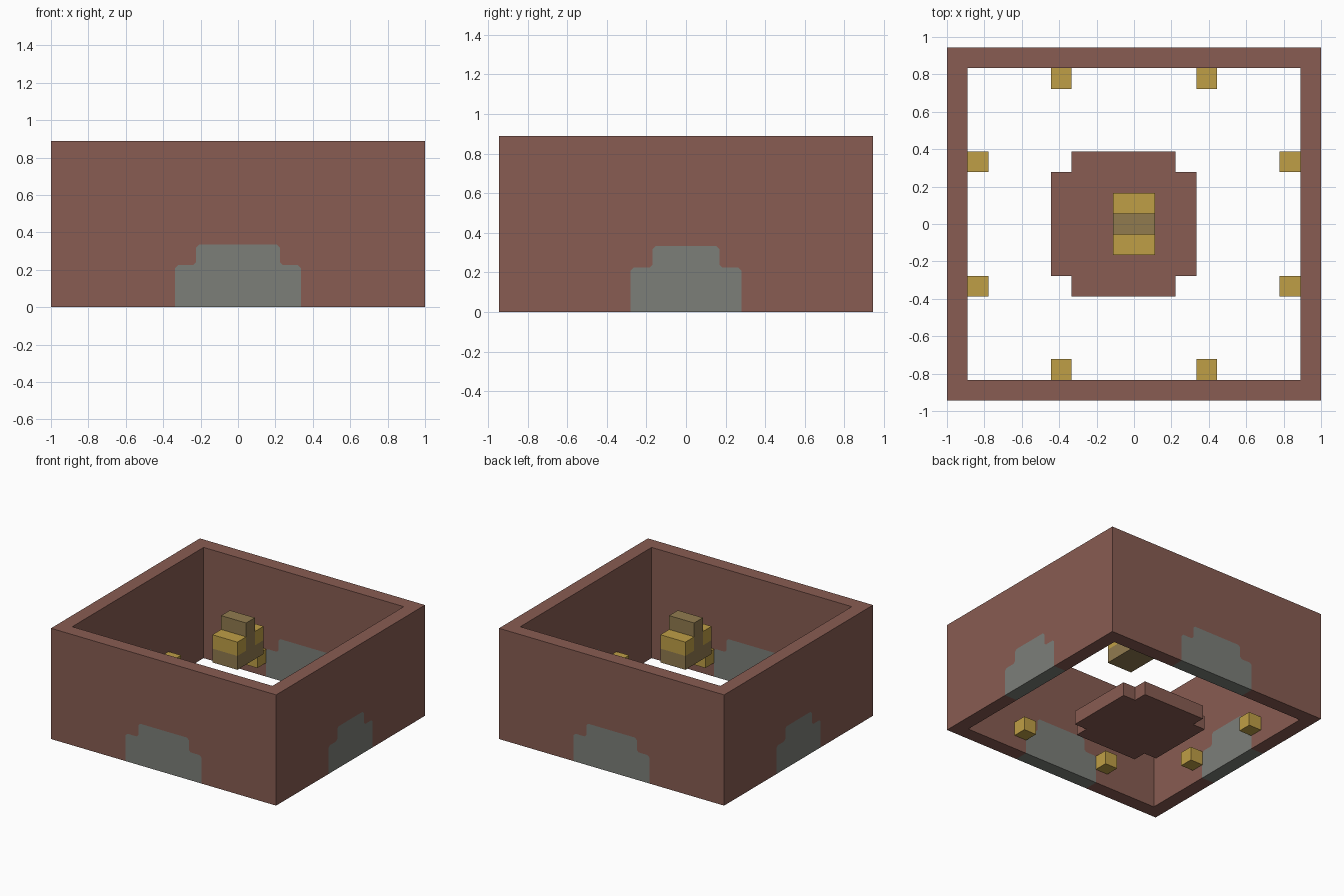
import bpy, bmesh
from math import pi
from mathutils import Matrix, Vector

cube = bpy.data.objects.get("Cube")
if cube:
    bpy.data.objects.remove(cube, do_unlink=True)

U = 2 / 18              # one block
HX, HY, H = 1.0, 8.5 * U, 8 * U


def material(name, rgb):
    def linear(v):
        v /= 255
        return v / 12.92 if v <= 0.04045 else ((v + 0.055) / 1.055) ** 2.4
    colour = (*[linear(v) for v in rgb], 1)
    m = bpy.data.materials.new(name)
    m.use_nodes = True
    m.diffuse_color = colour
    m.node_tree.nodes["Principled BSDF"].inputs["Base Color"].default_value = colour
    return m


BROWN = material("red brown", (136, 92, 82))
GREY = material("stone grey", (124, 127, 121))
GOLD = material("gold", (191, 159, 70))
OLIVE = material("olive brown", (145, 123, 79))


def finish(name, bm, mat):
    bmesh.ops.recalc_face_normals(bm, faces=bm.faces)
    mesh = bpy.data.meshes.new(name)
    bm.to_mesh(mesh)
    bm.free()
    mesh.materials.append(mat)
    ob = bpy.data.objects.new(name, mesh)
    bpy.context.collection.objects.link(ob)
    return ob


def prism(name, near, far, mat, matrix=Matrix()):
    """Solid between two matching outlines."""
    bm = bmesh.new()
    a = [bm.verts.new(matrix @ Vector(p)) for p in near]
    b = [bm.verts.new(matrix @ Vector(p)) for p in far]
    bm.faces.new(a)
    bm.faces.new(b[::-1])
    for i in range(len(a)):
        j = (i + 1) % len(a)
        bm.faces.new((a[i], b[i], b[j], a[j]))
    return finish(name, bm, mat)


def box(name, centre, size, mat):
    """Box measured in blocks."""
    bm = bmesh.new()
    bmesh.ops.create_cube(bm, size=U)
    bmesh.ops.scale(bm, vec=size, verts=bm.verts)
    bmesh.ops.translate(bm, vec=Vector(centre) * U, verts=bm.verts)
    return finish(name, bm, mat)


def door_outline(wide, narrow):
    """Stepped doorway with softened corners, left to right."""
    c, low, high = 0.016, 2 * U + 0.002, 3 * U + 0.001
    half = [(wide, 0), (wide, low - c), (wide - c, low), (narrow + c, low),
            (narrow, low + c), (narrow, high - c), (narrow - c, high)]
    return [(-x, z) for x, z in half] + half[::-1]


# Four mitred walls with a stepped doorway panel in each
for name, turn, length, depth, wide, narrow in (
        ("front", 0, HX, HY, 0.336, 0.224), ("left", 1, HY, HX, 0.28, 0.168),
        ("back", 2, HX, HY, 0.336, 0.224), ("right", 3, HY, HX, 0.28, 0.168)):
    door = door_outline(wide, narrow)
    rot = Matrix.Rotation(turn * pi / 2, 4, "Z")

    def wall(half, y):
        pts = [(-half, 0)] + door + [(half, 0), (half, H), (-half, H)]
        return [(x, y, z) for x, z in pts]

    prism(name + "_wall", wall(length, -depth), wall(length - U, U - depth), BROWN, rot)
    prism(name + "_door", [(x, -depth, z) for x, z in door],
          [(x, U - depth, z) for x, z in door], GREY, rot)

# Floor slab with notched corners
quarter = [(3.5, 2.5), (2.5, 2.5), (2.5, 3.5)]
slab = []
for sx, sy in ((1, 1), (-1, 1), (-1, -1), (1, -1)):
    pts = [(sx * x * U - U / 2, sy * y * U) for x, y in quarter]
    slab += pts if sx == sy else pts[::-1]
prism("floor_slab", [(x, y, 0) for x, y in slab], [(x, y, U) for x, y in slab], BROWN)

# Wall lamps flanking each doorway
for s in (-1, 1):
    for t in (-1, 1):
        box("end_wall_lamp", (3.5 * t, 7 * s, 1.5), (1, 1, 1), GOLD)
        box("side_wall_lamp", (7.5 * s, 3 * t, 1.5), (1, 1, 1), GOLD)

# Hanging chandelier: base, raised core and two lights
box("chandelier_base", (0, 0, 5.5), (2, 3, 1), OLIVE)
box("chandelier_core", (0, 0, 7), (2, 1, 2), OLIVE)
for s in (-1, 1):
    box("chandelier_light", (0, s, 6.5), (2, 1, 1), GOLD)
